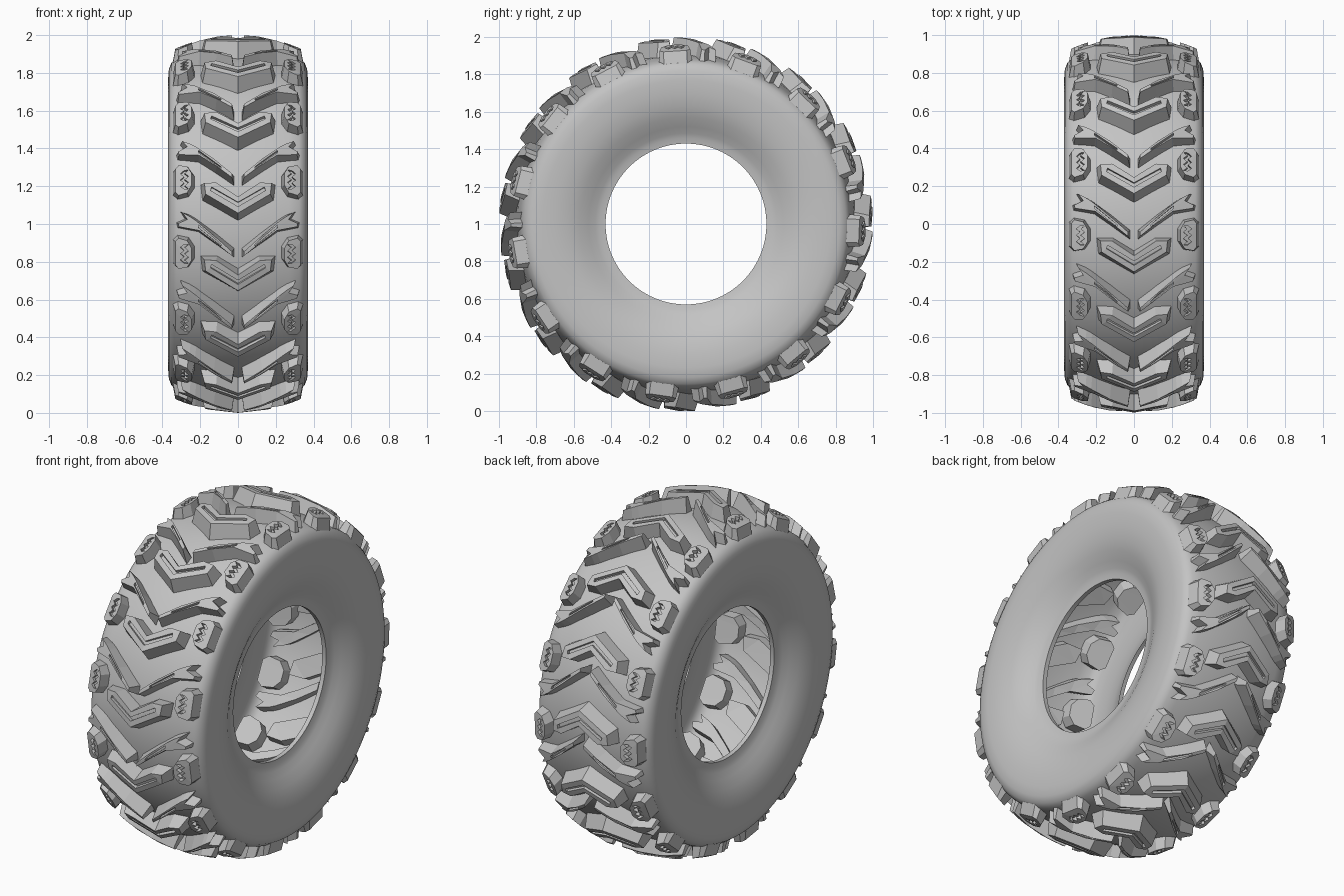
import bpy, bmesh, math
from mathutils import Vector

COUNT = 15          # pattern repeats around the tyre
ARC = 0.95          # radius used to turn arc length into angle

cube = bpy.data.objects.get("Cube")
if cube:
    bpy.data.objects.remove(cube)

rubber = bpy.data.materials.new("rubber_grey")
rubber.use_nodes = True
GREY = (0.55, 0.55, 0.55, 1)
rubber.diffuse_color = GREY
rubber.node_tree.nodes["Principled BSDF"].inputs["Base Color"].default_value = GREY


def make_object(name, bm):
    bmesh.ops.recalc_face_normals(bm, faces=bm.faces)
    mesh = bpy.data.meshes.new(name)
    bm.to_mesh(mesh)
    bm.free()
    mesh.materials.append(rubber)
    obj = bpy.data.objects.new(name, mesh)
    bpy.context.collection.objects.link(obj)
    return obj


def wrap(x, s, h, turn):
    """Bend flat tread coordinates (across, along, height) round the crowned tyre."""
    angle = math.pi + turn + s / ARC
    r = 1 - 0.65 * x * x + h
    return Vector((x, r * math.cos(angle), 1 + r * math.sin(angle)))


def inset(points, d, shift):
    """Move every edge of an outline inwards by d, then slide it along the tread."""
    pts = [Vector(p) for p in points]
    n = len(pts)
    area = sum(pts[i - 1].x * pts[i].y - pts[i].x * pts[i - 1].y for i in range(n))
    sign = 1 if area > 0 else -1
    result = []
    for i in range(n):
        a = (pts[i] - pts[i - 1]).normalized()
        b = (pts[(i + 1) % n] - pts[i]).normalized()
        na, nb = Vector((-a.y, a.x)) * sign, Vector((-b.y, b.x)) * sign
        miter = (na + nb) / max(1 + na.dot(nb), 0.4)
        result.append(pts[i] + miter * d + Vector((0, shift)))
    return result


def lug_ring(name, base, slot, bevel, shift=0.0, root=-0.14, foot=-0.085,
             slot_depth=0.02, mirrored=True):
    """One tapered, slotted lug, repeated around the tyre."""
    flat = bmesh.new()

    def loop(points, h):
        return [flat.verts.new((p[0], p[1], h)) for p in points]

    def bridge(low, high):
        for i in range(len(low)):
            flat.faces.new((low[i - 1], low[i], high[i], high[i - 1]))

    def edges(ring):
        return [flat.edges.get((ring[i - 1], ring[i])) for i in range(len(ring))]

    bottom, skirt = loop(base, root), loop(base, foot)
    top = loop(inset(base, bevel, shift), 0)
    rim, floor = loop(slot, 0), loop(slot, -slot_depth)
    bridge(bottom, skirt)
    bridge(skirt, top)
    bridge(floor, rim)
    for rings in ((bottom,), (floor,), (top, rim)):
        bmesh.ops.triangle_fill(flat, use_beauty=True, normal=(0, 0, 1),
                                edges=[e for r in rings for e in edges(r)])
    flat.verts.index_update()

    bm = bmesh.new()
    for k in range(COUNT):
        turn = 2 * math.pi * k / COUNT
        copies = [bm.verts.new(wrap(*v.co, turn)) for v in flat.verts]
        for f in flat.faces:
            bm.faces.new([copies[v.index] for v in f.verts])
    flat.free()
    obj = make_object(name, bm)
    if mirrored:
        mod = obj.modifiers.new("other_side", 'MIRROR')
        mod.use_mirror_merge = False
    return obj


def symmetric(half):
    """Complete a half outline that starts and ends on the centre line."""
    return half + [(-x, s) for x, s in reversed(half[1:-1])]


# Carcass: half section (across, radius) from bead to crown, mirrored and spun
section = [(0.245, 0.43), (0.27, 0.43), (0.275, 0.46), (0.285, 0.485), (0.305, 0.52),
           (0.332, 0.57), (0.355, 0.63), (0.366, 0.70), (0.37, 0.77), (0.366, 0.82),
           (0.352, 0.855), (0.325, 0.875), (0.27, 0.888), (0.18, 0.902), (0.09, 0.91), (0, 0.913)]
bm = bmesh.new()
full = section + [(-x, r) for x, r in reversed(section[:-1])]
ring = [bm.verts.new((x, r, 1)) for x, r in full]
line = [bm.edges.new(pair) for pair in zip(ring, ring[1:])]
bmesh.ops.spin(bm, geom=ring + line, cent=(0, 0, 1), axis=(1, 0, 0),
               angle=2 * math.pi, steps=120, use_merge=True)
bmesh.ops.remove_doubles(bm, verts=bm.verts, dist=0.0005)
carcass = make_object("tyre_carcass", bm)
bpy.ops.object.select_all(action='DESELECT')
carcass.select_set(True)
bpy.context.view_layer.objects.active = carcass
bpy.ops.object.shade_smooth_by_angle(angle=math.radians(40))

# Centre chevrons with a V slot
lug_ring("centre_chevrons",
         symmetric([(0, -0.02), (0.19, -0.13), (0.2, -0.22), (0.11, -0.22), (0, -0.15)]),
         symmetric([(0, -0.088), (0.145, -0.172), (0.14, -0.19), (0, -0.11)]),
         bevel=0.02, shift=-0.012, mirrored=False)

# Long diagonal bars with forked outer ends
lug_ring("diagonal_bars",
         [(0.02, 0.185), (0.02, 0.135), (0.12, 0.05), (0.22, -0.03), (0.25, -0.05),
          (0.31, -0.075), (0.285, -0.03), (0.33, -0.01), (0.322, 0.025), (0.21, 0.045),
          (0.12, 0.11)],
         [(0.09, 0.103), (0.21, 0.004), (0.21, 0.018), (0.09, 0.113)],
         bevel=0.012, shift=0.0)

# Shoulder blocks with a zigzag slot
MID = 0.16
block = [(0.23, 0.035), (0.26, 0.085), (0.32, 0.1), (0.347, 0.07)]
block = block + [(x, -s) for x, s in reversed(block)]
steps = [(i % 2 * 0.02, MID + (i - 3) * 0.017) for i in range(7)]
zigzag = [(0.262 + x, s) for x, s in steps] + [(0.285 + x, s) for x, s in reversed(steps)]
lug_ring("shoulder_blocks", [(x, MID + s) for x, s in block], zigzag,
         bevel=0.015, foot=-0.075)
